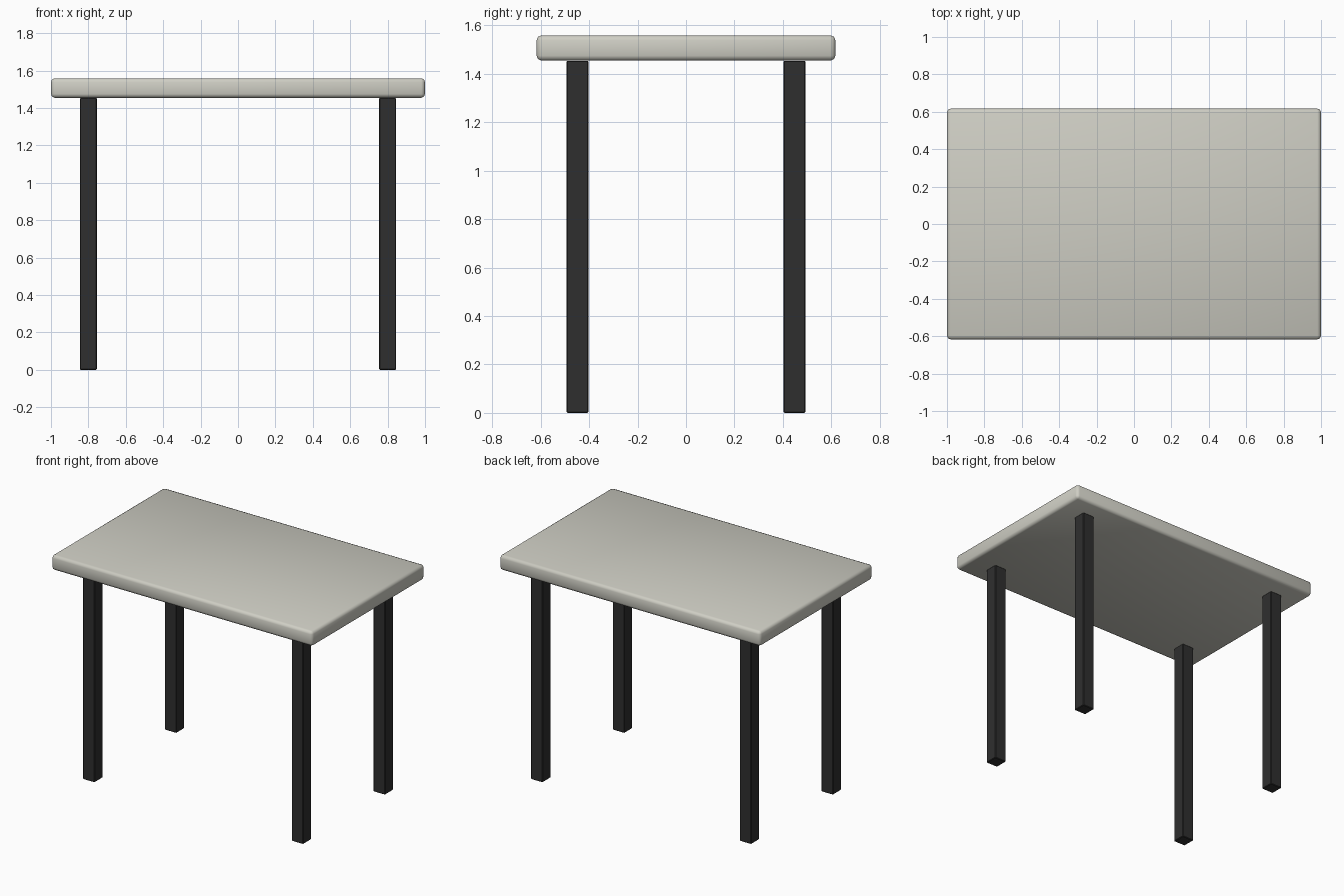
import bpy

if "Cube" in bpy.data.objects:
    bpy.data.objects.remove(bpy.data.objects["Cube"])

def material(name, rgb):
    m = bpy.data.materials.new(name)
    m.diffuse_color = (*rgb, 1.0)
    m.use_nodes = True
    m.node_tree.nodes["Principled BSDF"].inputs["Base Color"].default_value = m.diffuse_color
    return m

def box(name, centre, size, bevel, segments, mat):
    bpy.ops.mesh.primitive_cube_add(size=1, location=centre)
    ob = bpy.context.object
    ob.name = name
    ob.scale = size
    bpy.ops.object.transform_apply(location=False, rotation=False, scale=True)
    mod = ob.modifiers.new("rounded edges", "BEVEL")
    mod.width = bevel
    mod.segments = segments
    ob.data.materials.append(mat)
    return ob

top_mat = material("pale stone grey", (0.62, 0.615, 0.55))
leg_mat = material("charcoal", (0.028, 0.028, 0.028))

# Tabletop: softly rounded slab
box("tabletop", (0, 0, 1.507), (2.0, 1.234, 0.104), 0.02, 2, top_mat)
bpy.ops.object.shade_smooth()

# Four square legs, set in from the corners
LEG_HEIGHT = 1.454
for side, sx in (("left", -1), ("right", 1)):
    for end, sy in (("front", -1), ("back", 1)):
        box(f"{end}_{side}_leg", (sx * 0.8, sy * 0.448, LEG_HEIGHT / 2),
            (0.09, 0.09, LEG_HEIGHT), 0.004, 1, leg_mat)
